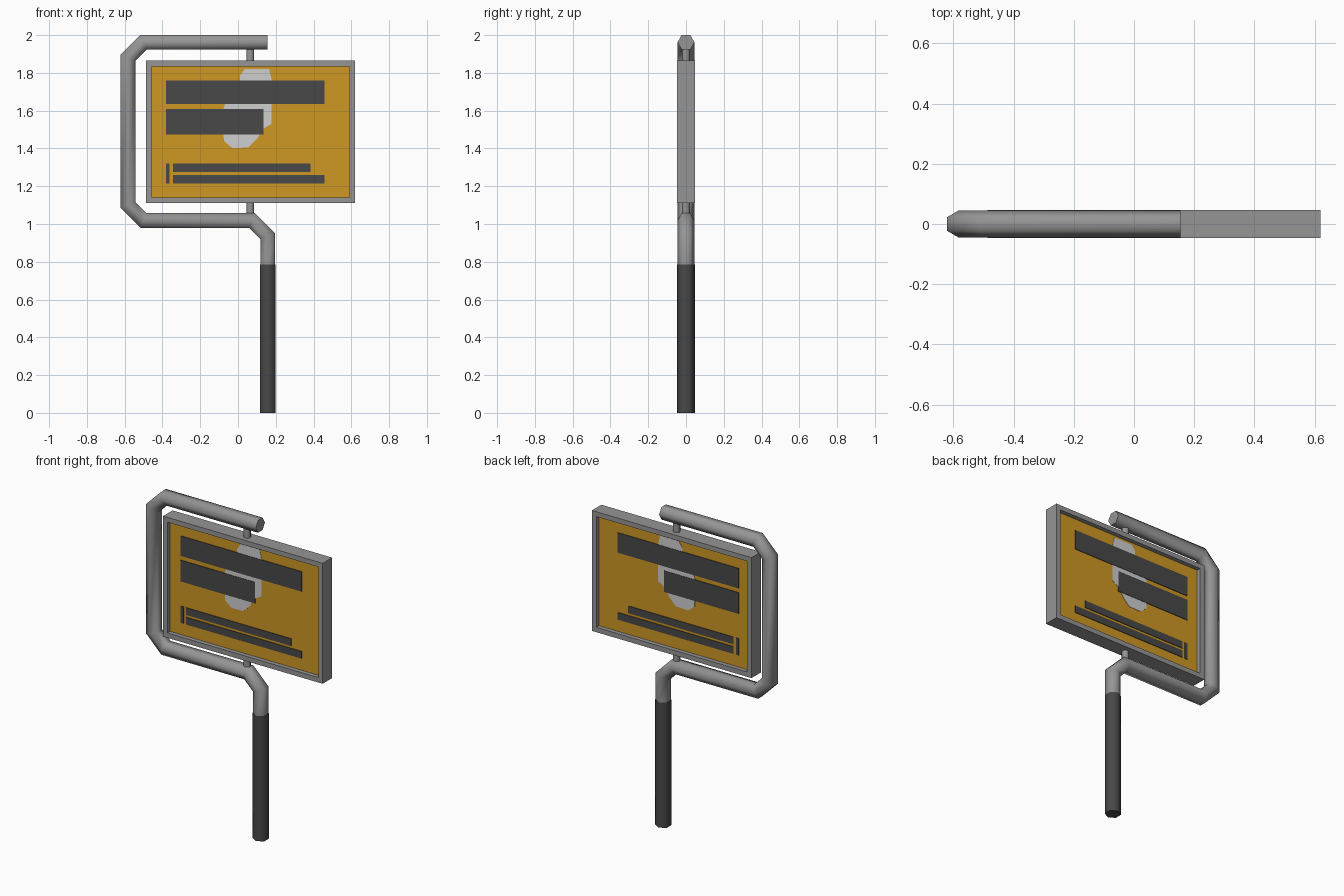
import bpy, bmesh, math
from mathutils import Vector

if "Cube" in bpy.data.objects:
    bpy.data.objects.remove(bpy.data.objects["Cube"])


def material(name, rgb):
    m = bpy.data.materials.new(name)
    m.diffuse_color = (*rgb, 1)
    m.use_nodes = True
    m.node_tree.nodes["Principled BSDF"].inputs["Base Color"].default_value = m.diffuse_color
    return m


GREY = material("grey metal", (0.30, 0.30, 0.30))
DARK = material("dark grey", (0.065, 0.065, 0.065))
YELLOW = material("amber panel", (0.62, 0.31, 0.017))
WHITE = material("pale grey", (0.62, 0.62, 0.62))


def finish(name, bm, mats, smooth=False):
    bmesh.ops.recalc_face_normals(bm, faces=bm.faces)
    me = bpy.data.meshes.new(name)
    bm.to_mesh(me)
    bm.free()
    for m in mats:
        me.materials.append(m)
    ob = bpy.data.objects.new(name, me)
    bpy.context.collection.objects.link(ob)
    if smooth:
        bpy.ops.object.select_all(action='DESELECT')
        ob.select_set(True)
        bpy.context.view_layer.objects.active = ob
        bpy.ops.object.shade_smooth_by_angle(angle=math.radians(65))
    return ob


def tube(name, path, radius, sides, mat):
    """Mitred tube along a path in the xz plane."""
    pts = [Vector(p) for p in path]
    bm = bmesh.new()
    rings = []
    for i, p in enumerate(pts):
        a = (p - pts[i - 1]).normalized() if i else (pts[1] - p).normalized()
        b = (pts[i + 1] - p).normalized() if i < len(pts) - 1 else a
        t = (a + b).normalized()
        side = Vector((-t.y, t.x)) / t.dot(a)
        ring = []
        for k in range(sides):
            ang = 2 * math.pi * k / sides
            q = p + side * radius * math.sin(ang)
            ring.append(bm.verts.new((q.x, radius * math.cos(ang), q.y)))
        rings.append(ring)
    for r, s in zip(rings, rings[1:]):
        for k in range(sides):
            j = (k + 1) % sides
            bm.faces.new((r[k], r[j], s[j], s[k]))
    bm.faces.new(rings[0])
    bm.faces.new(rings[-1])
    return finish(name, bm, [mat], True)


def plate(name, outline, y0, thick, mat):
    """Thin outline plate standing on both faces of the panel."""
    bm = bmesh.new()
    for s in (-1, 1):
        f = bm.faces.new([bm.verts.new((x, s * y0, z)) for x, z in outline])
        ext = bmesh.ops.extrude_face_region(bm, geom=[f], use_keep_orig=True)
        vs = [g for g in ext["geom"] if isinstance(g, bmesh.types.BMVert)]
        bmesh.ops.translate(bm, verts=vs, vec=(0, s * thick, 0))
    return finish(name, bm, [mat])


# Post and bent bracket, hexagonal tube
tube("post_sleeve", [(0.158, 0), (0.158, 0.785)], 0.047, 6, DARK)
tube("bent_bracket", [(0.158, 0.785), (0.158, 0.935), (0.075, 1.018), (-0.50, 1.018),
                      (-0.582, 1.10), (-0.582, 1.88), (-0.50, 1.962), (0.155, 1.962)],
     0.045, 6, GREY)

# Pins holding the sign
for name, z0, z1 in (("lower_pin", 1.03, 1.12), ("upper_pin", 1.86, 1.95)):
    tube(name, [(0.065, z0), (0.065, z1)], 0.021, 8, GREY)

# Framed sign board with a recessed amber panel on both faces
X0, X1, Z0, Z1 = -0.487, 0.62, 1.11, 1.865
PANEL_Y = 0.02
bm = bmesh.new()
bmesh.ops.create_cube(bm, size=1)
for v in bm.verts:
    v.co = (X1 if v.co.x > 0 else X0, math.copysign(0.047, v.co.y), Z1 if v.co.z > 0 else Z0)
faces = [f for f in bm.faces if abs(f.normal.y) > 0.9]
bmesh.ops.inset_individual(bm, faces=faces, thickness=0.043)
for f in bmesh.ops.extrude_discrete_faces(bm, faces=faces)["faces"]:
    f.material_index = 1
    for v in f.verts:
        v.co.y = math.copysign(PANEL_Y, v.co.y)
finish("sign_frame", bm, [GREY, YELLOW])

# Pale blob and dark bars on both faces
plate("pale_shape", [(0.035, 1.82), (0.165, 1.82), (0.178, 1.765), (0.178, 1.53),
                     (0.135, 1.505), (0.10, 1.45), (0.055, 1.405), (-0.03, 1.402),
                     (-0.075, 1.44), (-0.08, 1.60), (-0.06, 1.66), (0.01, 1.76),
                     (0.01, 1.785)], PANEL_Y, 0.002, WHITE)
bars = [(-0.382, 0.458, 1.635, 1.76), (-0.382, 0.135, 1.475, 1.608),
        (-0.382, -0.362, 1.215, 1.32), (-0.345, 0.385, 1.275, 1.32),
        (-0.345, 0.458, 1.215, 1.26)]
for i, (a, b, c, d) in enumerate(bars):
    plate("dark_bar_%d" % (i + 1), [(a, c), (b, c), (b, d), (a, d)], PANEL_Y, 0.004, DARK)
